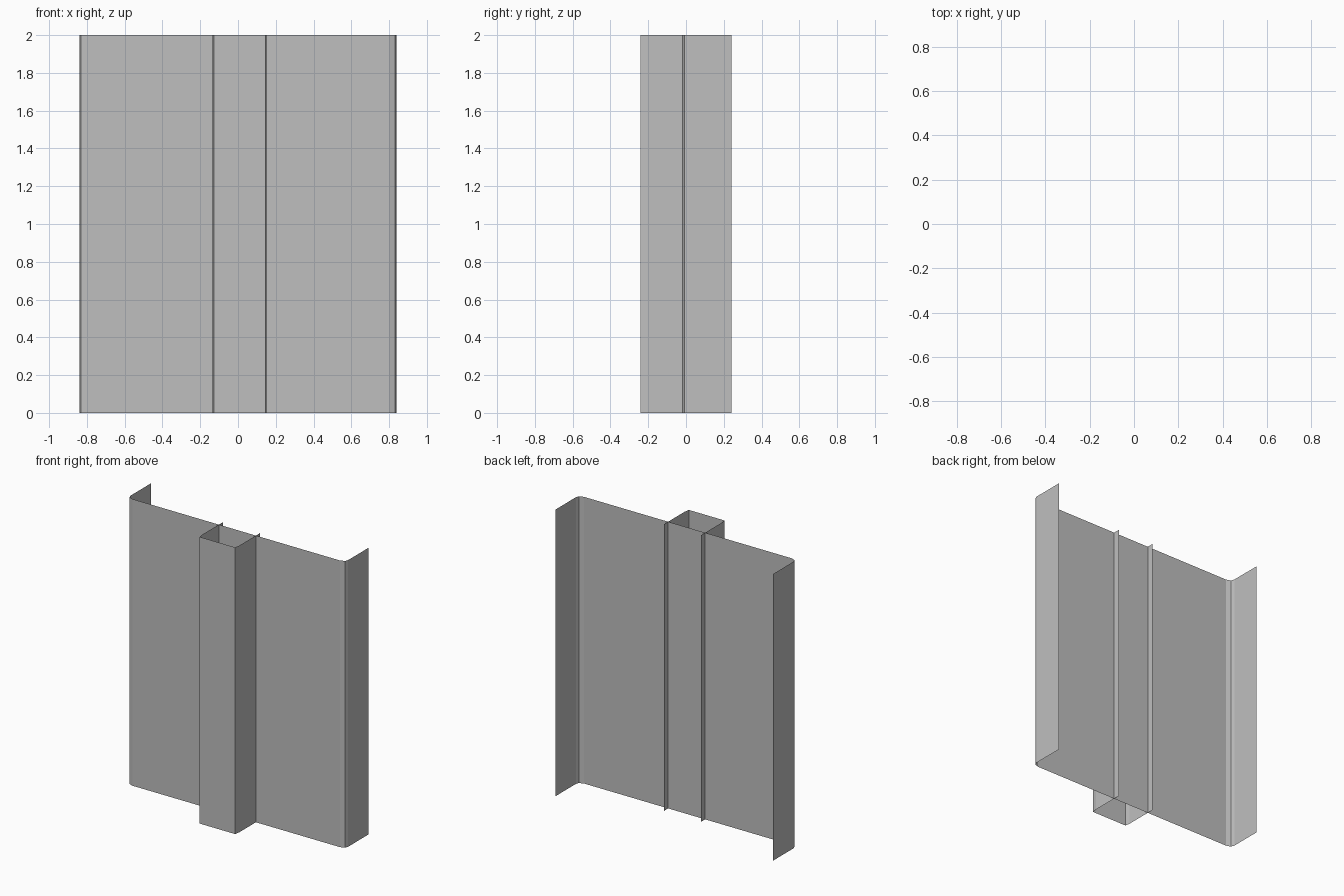
import bpy
import bmesh

HEIGHT = 2.0

cube = bpy.data.objects.get("Cube")
if cube:
    bpy.data.objects.remove(cube, do_unlink=True)

# Plain sheet metal
GREY = (0.52, 0.52, 0.52, 1.0)
metal = bpy.data.materials.new("grey_metal")
metal.use_nodes = True
metal.diffuse_color = GREY
metal.node_tree.nodes["Principled BSDF"].inputs["Base Color"].default_value = GREY


def folded_sheet(name, profile):
    """Raise an open plan profile into a thin upright sheet."""
    bm = bmesh.new()
    verts = [bm.verts.new((x, y, 0)) for x, y in profile]
    edges = [bm.edges.new(pair) for pair in zip(verts, verts[1:])]
    raised = bmesh.ops.extrude_edge_only(bm, edges=edges)["geom"]
    top = [v for v in raised if isinstance(v, bmesh.types.BMVert)]
    bmesh.ops.translate(bm, verts=top, vec=(0, 0, HEIGHT))
    bmesh.ops.recalc_face_normals(bm, faces=bm.faces)
    # Outside of each fold faces the front
    widest = max(bm.faces, key=lambda f: abs(f.normal.y) * f.calc_area())
    if widest.normal.y > 0:
        bmesh.ops.reverse_faces(bm, faces=bm.faces)
    mesh = bpy.data.meshes.new(name)
    bm.to_mesh(mesh)
    bm.free()
    mesh.materials.append(metal)
    obj = bpy.data.objects.new(name, mesh)
    bpy.context.collection.objects.link(obj)
    return obj


def mirrored(half, centre=0.0):
    """Complete a left half profile, running end to end about centre."""
    left = [(centre - x, y) for x, y in half]
    right = [(centre + x, y) for x, y in reversed(half)]
    return left + right


# Wide panel with rounded bends and side flanges turned backwards
folded_sheet("wide_panel", mirrored(
    [(0.84, 0.24), (0.84, 0.015), (0.832, -0.008), (0.80, -0.02)]))

# Narrow channel passing through the panel, slightly off centre
folded_sheet("front_channel", mirrored(
    [(0.143, 0.028), (0.143, -0.205), (0.137, -0.24)], centre=0.009))
